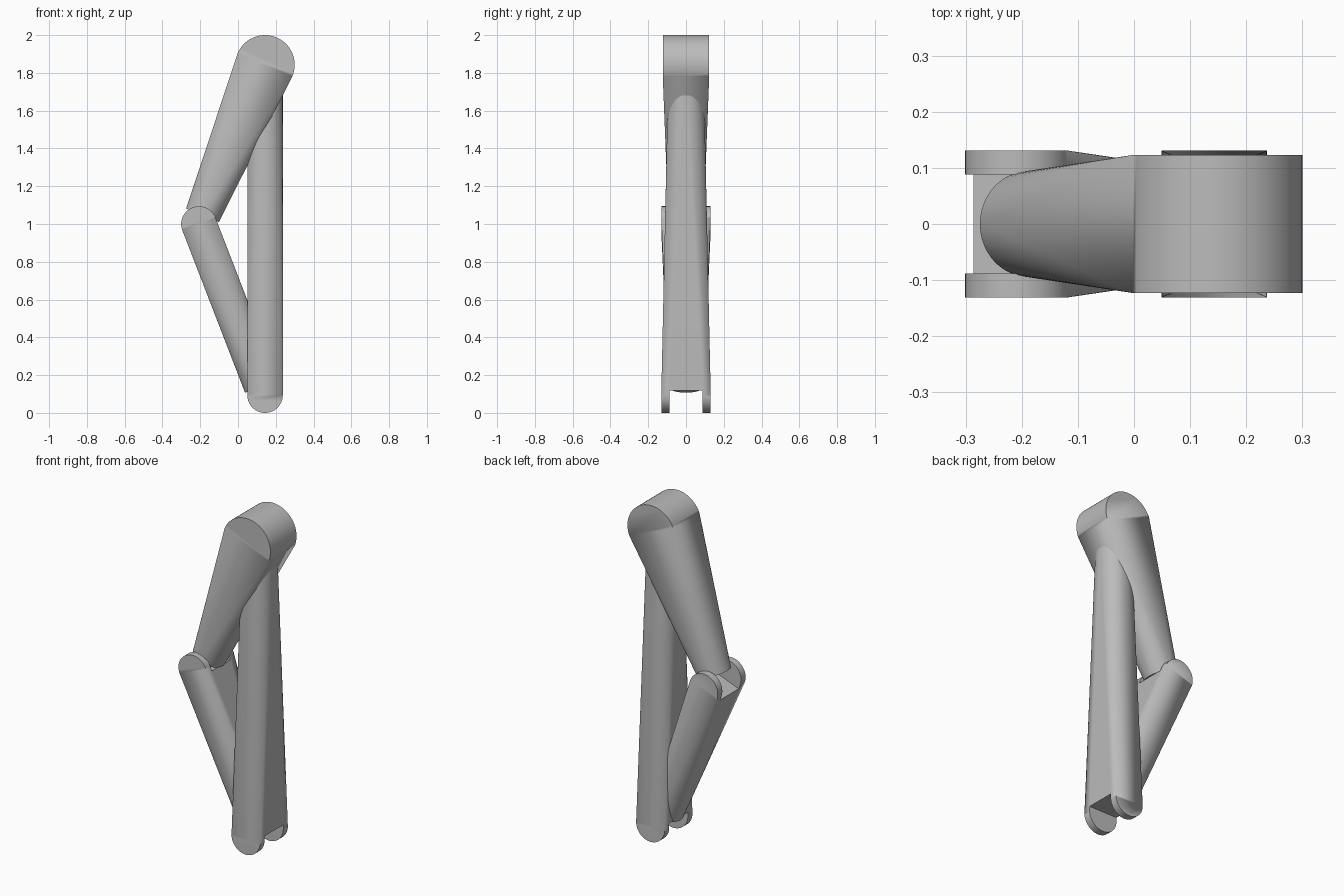
import bpy, bmesh, math
from mathutils import Vector, Matrix

cube = bpy.data.objects.get("Cube")
if cube:
    bpy.data.objects.remove(cube, do_unlink=True)

grey = bpy.data.materials.new("plain_grey")
grey.use_nodes = True
colour = (0.5, 0.5, 0.5, 1)
grey.diffuse_color = colour
grey.node_tree.nodes["Principled BSDF"].inputs["Base Color"].default_value = colour

# Pivot points of the folded linkage
SHOULDER = Vector((0.143, 0, 1.843))
ELBOW = Vector((-0.207, 0, 1.0))
WRIST = Vector((0.143, 0, 0.094))
TIP_RADIUS = 0.094
END_GAP = 0.05      # tip stops short of the next pivot
SLOT_FLOOR = 0.025  # fork slot depth past its pivot
SEGMENTS = 64


def link_frame(start, end):
    """Local z runs along the link, local y stays on the hinge axis."""
    z = (end - start).normalized()
    y = Vector((0, 1, 0))
    x = y.cross(z)
    rot = Matrix((x, y, z)).transposed().to_4x4()
    return Matrix.Translation(start) @ rot


def add_object(name, bm, matrix):
    bmesh.ops.recalc_face_normals(bm, faces=bm.faces)
    mesh = bpy.data.meshes.new(name)
    bm.to_mesh(mesh)
    bm.free()
    mesh.transform(matrix)
    mesh.materials.append(grey)
    obj = bpy.data.objects.new(name, mesh)
    bpy.context.collection.objects.link(obj)
    return obj


def activate(obj):
    bpy.ops.object.select_all(action="DESELECT")
    obj.select_set(True)
    bpy.context.view_layer.objects.active = obj


def make_link(name, start, end, radius, half_width, forked):
    frame = link_frame(start, end)
    tip = (end - start).length - END_GAP
    bm = bmesh.new()
    # Half-round hinge end
    for i in range(SEGMENTS // 2 + 1):
        a = 2 * math.pi * i / SEGMENTS
        for side in (-1, 1):
            bm.verts.new((radius * math.cos(a), side * half_width, -radius * math.sin(a)))
    # Round tip, skinned to the hinge end
    for i in range(SEGMENTS):
        a = 2 * math.pi * i / SEGMENTS
        bm.verts.new((TIP_RADIUS * math.cos(a), TIP_RADIUS * math.sin(a), tip))
    bmesh.ops.convex_hull(bm, input=bm.verts)
    bmesh.ops.dissolve_limit(bm, angle_limit=0.002, verts=bm.verts, edges=bm.edges)
    link = add_object(name, bm, frame)

    # Fork slot between two lugs
    if forked:
        cut = bmesh.new()
        depth = SLOT_FLOOR + 0.2
        bmesh.ops.create_cube(cut, size=1, matrix=Matrix.Translation((0, 0, SLOT_FLOOR - depth / 2))
                              @ Matrix.Diagonal((0.5, 0.176, depth, 1)))
        cutter = add_object(name + "_cutter", cut, frame)
        cutter.hide_render = True
        slot = link.modifiers.new("fork_slot", "BOOLEAN")
        slot.operation = "DIFFERENCE"
        slot.solver = "EXACT"
        slot.object = cutter
        activate(link)
        bpy.ops.object.modifier_apply(modifier=slot.name)
        bpy.data.objects.remove(cutter, do_unlink=True)

    activate(link)
    bpy.ops.object.shade_smooth_by_angle(angle=math.radians(30))
    return link


make_link("upper_arm", SHOULDER, ELBOW, 0.157, 0.123, False)
make_link("forearm", ELBOW, WRIST, TIP_RADIUS, 0.131, True)
make_link("end_link", WRIST, SHOULDER, TIP_RADIUS, 0.131, True)
